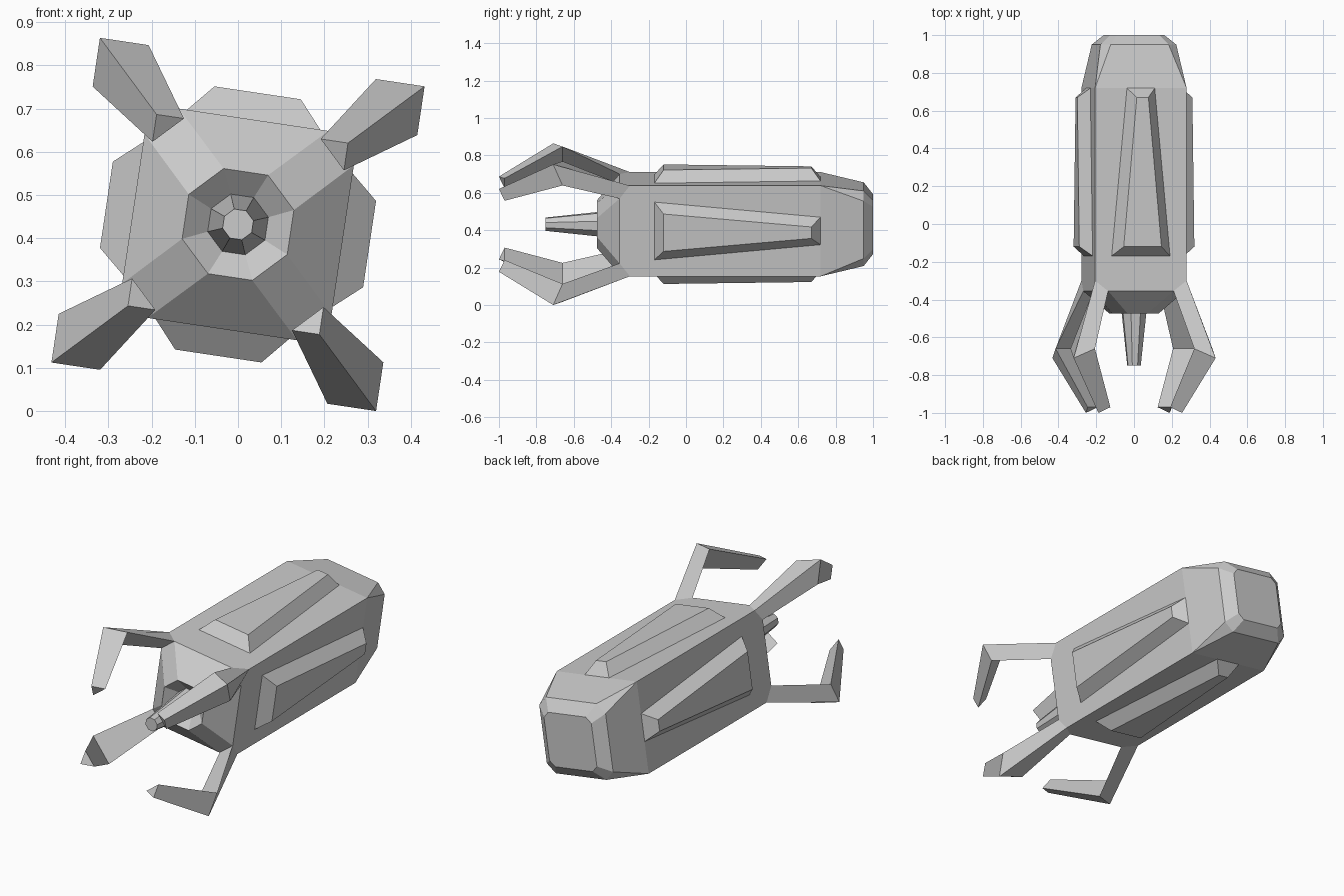
import bpy, bmesh, math
from mathutils import Matrix

if "Cube" in bpy.data.objects:
    bpy.data.objects.remove(bpy.data.objects["Cube"], do_unlink=True)

# single hull colour
grey = bpy.data.materials.new("hull_grey")
grey.use_nodes = True
colour = (0.6, 0.6, 0.6, 1)
grey.diffuse_color = colour
grey.node_tree.nodes["Principled BSDF"].inputs["Base Color"].default_value = colour

# the whole craft is rolled slightly about its long axis
PLACE = Matrix.Translation((0, 0, 0.432)) @ Matrix.Rotation(math.radians(8.5), 4, 'Y')


def loft(name, rings, turn=0, cap_start=True):
    """Skin a list of equal-length point rings, turned in quarters about y."""
    bm = bmesh.new()
    loops = [[bm.verts.new(p) for p in ring] for ring in rings]
    n = len(rings[0])
    for a, b in zip(loops, loops[1:]):
        for i in range(n):
            j = (i + 1) % n
            bm.faces.new((a[i], a[j], b[j], b[i]))
    if cap_start:
        bm.faces.new(loops[0][::-1])
    bm.faces.new(loops[-1])
    bmesh.ops.remove_doubles(bm, verts=bm.verts, dist=0.0001)
    bmesh.ops.recalc_face_normals(bm, faces=bm.faces)
    bm.transform(PLACE @ Matrix.Rotation(turn * math.pi / 2, 4, 'Y'))
    mesh = bpy.data.meshes.new(name)
    bm.to_mesh(mesh)
    bm.free()
    mesh.materials.append(grey)
    obj = bpy.data.objects.new(name, mesh)
    bpy.context.collection.objects.link(obj)
    return obj


def octagon(q, p, y):
    """Square of half size q, corners cut at p (p equal to q gives a square)."""
    return [(x, y, z) for x, z in ((p, q), (q, p), (q, -p), (p, -q),
                                   (-p, -q), (-q, -p), (-q, p), (-p, q))]


def corner(q, p, y_tip, y_side):
    """Triangle section at a hull corner."""
    return [(q, y_tip, q), (q, y_side, p), (p, y_side, q)]


def panel_ring(front, back, y0, y1, z):
    return [(-front, y0, z), (front, y0, z), (back, y1, z), (-back, y1, z)]


# hull, nose funnel and barrel in one skin, from barrel tip to tail
loft("hull", [
    octagon(0.034, 0.014, -0.75),
    octagon(0.067, 0.027, -0.425),
    octagon(0.123, 0.052, -0.475),
    octagon(0.245, 0.175, -0.355),
    octagon(0.245, 0.245, -0.30),
    octagon(0.245, 0.245, 0.72),
    octagon(0.203, 0.155, 0.95),
    octagon(0.145, 0.115, 1.0),
])

# one raised panel per side and one bent claw per corner
sides = ("top", "left", "bottom", "right")
corners = ("upper_left", "lower_left", "lower_right", "upper_right")
for k in range(4):
    loft(sides[k] + "_panel", [
        panel_ring(0.157, 0.075, -0.17, 0.72, 0.244),
        panel_ring(0.101, 0.031, -0.12, 0.67, 0.308),
    ], k)
    loft(corners[k] + "_claw", [
        corner(0.245, 0.175, -0.30, -0.355),
        corner(0.38, 0.266, -0.71, -0.66),
        corner(0.224, 0.16, -1.0, -0.97),
    ], k, cap_start=False)
